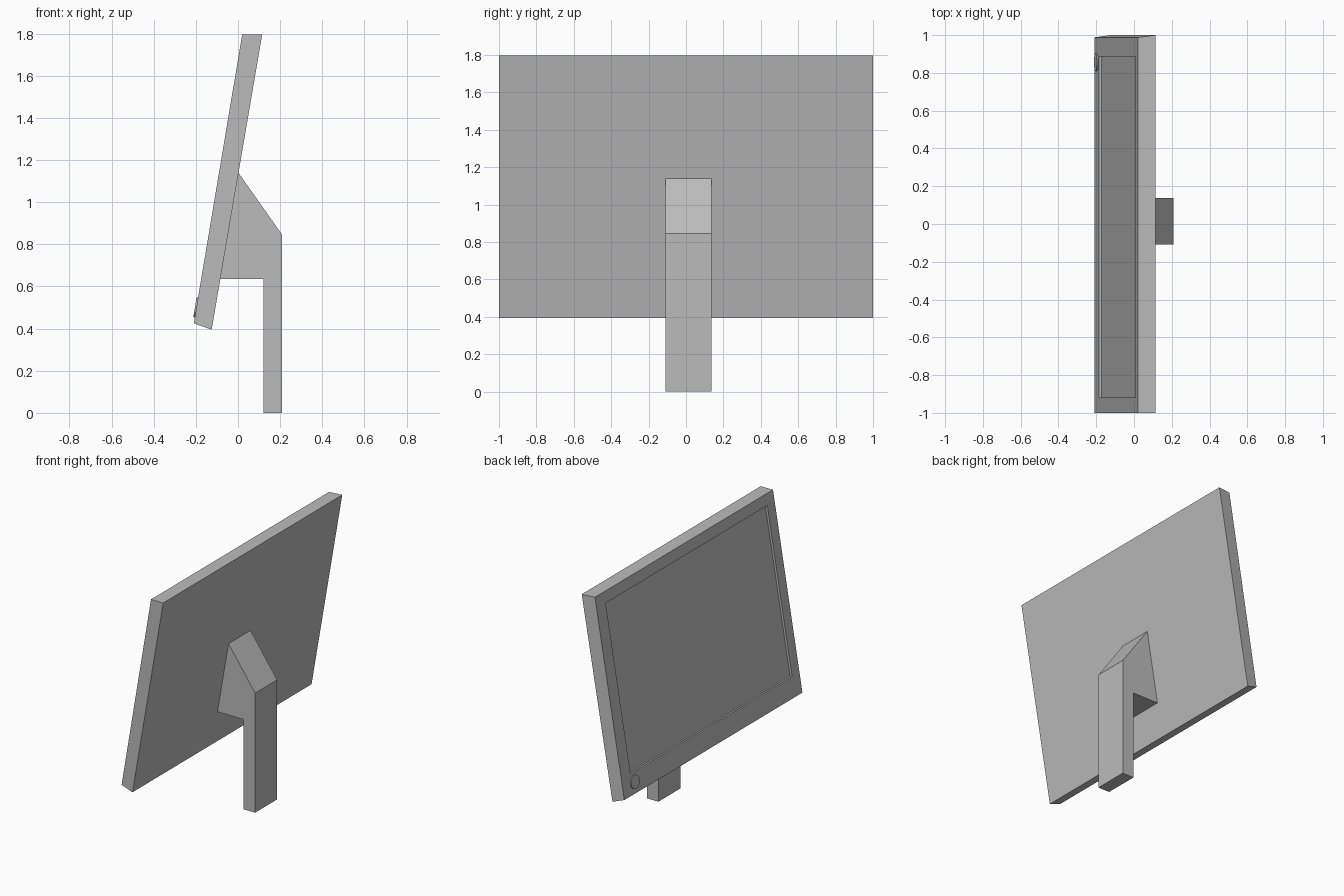
import bpy, bmesh, math
from mathutils import Vector

if "Cube" in bpy.data.objects:
    bpy.data.objects.remove(bpy.data.objects["Cube"])

grey = bpy.data.materials.new("mid grey")
grey.diffuse_color = (0.5, 0.5, 0.5, 1)
grey.use_nodes = True
grey.node_tree.nodes["Principled BSDF"].inputs["Base Color"].default_value = grey.diffuse_color


def finish(bm, name):
    bmesh.ops.recalc_face_normals(bm, faces=bm.faces)
    mesh = bpy.data.meshes.new(name)
    bm.to_mesh(mesh)
    bm.free()
    mesh.materials.append(grey)
    obj = bpy.data.objects.new(name, mesh)
    bpy.context.collection.objects.link(obj)
    return obj


# Leaning front plane of the panel, facing -x
LOW, HIGH = Vector((-0.21, 0, 0.425)), Vector((0.02, 0, 1.797))
UP = (HIGH - LOW).normalized()
OUT = Vector((-UP.z, 0, UP.x))


def on_front(z, y=0.0):
    p = LOW.lerp(HIGH, (z - LOW.z) / (HIGH.z - LOW.z))
    return Vector((p.x, y, z))


def rectangle(low, high, y0, y1):
    return [Vector((p.x, y, p.z)) for p, y in ((low, y0), (low, y1), (high, y1), (high, y0))]


# Panel: back, front edge, screen rim and recessed screen joined ring by ring
rim = rectangle(on_front(0.565), on_front(1.72), -0.918, 0.886)
rings = [
    rectangle(Vector((-0.125, 0, 0.395)), Vector((0.115, 0, 1.797)), -1, 1),
    rectangle(LOW, HIGH, -1, 0.988),
    rim,
    [p - OUT * 0.016 for p in rim],
]
bm = bmesh.new()
loops = [[bm.verts.new(p) for p in ring] for ring in rings]
for a, b in zip(loops, loops[1:]):
    for i in range(4):
        j = (i + 1) % 4
        bm.faces.new((a[i], a[j], b[j], b[i]))
bm.faces.new(loops[0])
bm.faces.new(loops[-1])
finish(bm, "monitor_panel")

# Stand: side profile extruded along y
profile = [(0.002, 1.14), (0.21, 0.845), (0.21, 0), (0.12, 0), (0.12, 0.635), (-0.084, 0.635)]
bm = bmesh.new()
side = bm.faces.new([bm.verts.new((x, -0.109, z)) for x, z in profile])
ext = bmesh.ops.extrude_face_region(bm, geom=[side], use_keep_orig=True)
bmesh.ops.translate(bm, vec=(0, 0.246, 0),
                    verts=[v for v in ext["geom"] if isinstance(v, bmesh.types.BMVert)])
finish(bm, "stand")

# Power button: thin disc on the lower corner of the bezel
bm = bmesh.new()
bmesh.ops.create_cone(bm, cap_ends=True, segments=24, radius1=0.047, radius2=0.047, depth=0.014)
button = finish(bm, "power_button")
button.rotation_euler = OUT.to_track_quat('Z', 'Y').to_euler()
button.location = on_front(0.5, 0.856)
